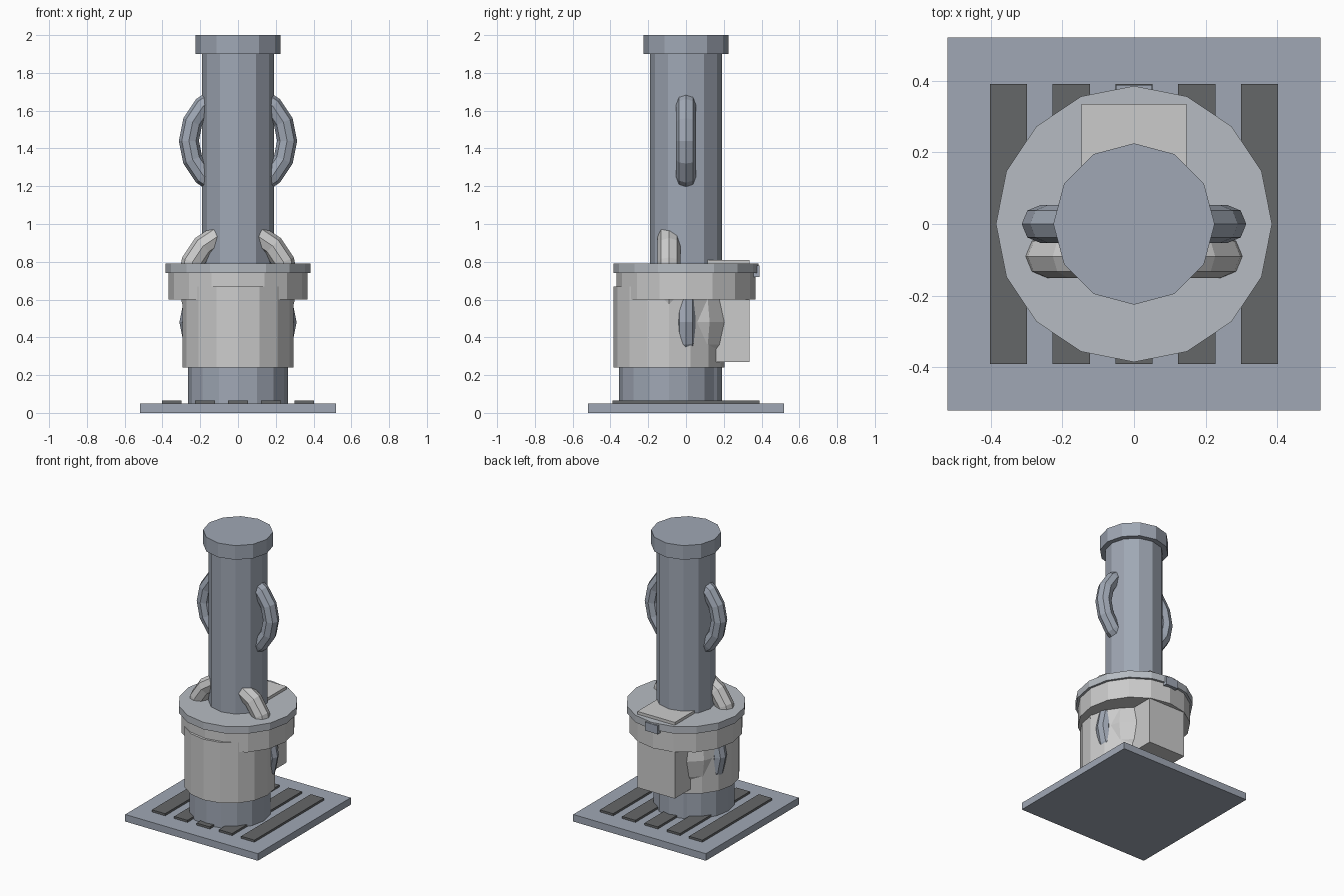
import bpy, math

if "Cube" in bpy.data.objects:
    bpy.data.objects.remove(bpy.data.objects["Cube"])


def material(name, rgb):
    m = bpy.data.materials.new(name)
    m.diffuse_color = (*rgb, 1)
    m.use_nodes = True
    m.node_tree.nodes["Principled BSDF"].inputs["Base Color"].default_value = m.diffuse_color
    return m


steel = material("blue_grey", (0.35, 0.39, 0.46))
pale = material("pale_grey", (0.6, 0.61, 0.61))
mid = material("collar_grey", (0.47, 0.5, 0.54))
dark = material("dark_grey", (0.13, 0.135, 0.14))


def finish(name, mat):
    ob = bpy.context.object
    ob.name = name
    ob.data.materials.append(mat)
    return ob


def box(name, x0, x1, y0, y1, z0, z1, mat):
    bpy.ops.mesh.primitive_cube_add(
        size=1, location=((x0 + x1) / 2, (y0 + y1) / 2, (z0 + z1) / 2))
    bpy.context.object.scale = (x1 - x0, y1 - y0, z1 - z0)
    return finish(name, mat)


def drum(name, r, z0, z1, sides, mat, y=0):
    bpy.ops.mesh.primitive_cylinder_add(
        vertices=sides, radius=r, depth=z1 - z0, location=(0, y, (z0 + z1) / 2))
    return finish(name, mat)


def ring(name, y, z, minor, mat):
    bpy.ops.mesh.primitive_torus_add(
        major_segments=16, minor_segments=8, major_radius=0.26, minor_radius=minor,
        location=(0, y, z), rotation=(math.pi / 2, 0, 0))
    return finish(name, mat)


# Base plate with raised slats
box("base_plate", -0.52, 0.52, -0.52, 0.52, 0, 0.05, steel)
for i in range(5):
    x = (i - 2) * 0.175
    box(f"base_slat_{i + 1}", x - 0.052, x + 0.052, -0.39, 0.39, 0.045, 0.065, dark)

# Upright pipe and cap
drum("main_pipe", 0.19, 0.04, 1.91, 12, steel)
drum("pipe_cap", 0.225, 1.9, 2.0, 12, steel)

# Offset lower body
drum("foot_drum", 0.265, 0.02, 0.26, 16, steel, -0.09)
drum("body_shell", 0.295, 0.24, 0.67, 16, pale, -0.09)

# Bulging chamber behind the shell
bpy.ops.mesh.primitive_uv_sphere_add(segments=12, ring_count=8, radius=1, location=(0, 0, 0.48))
bpy.context.object.scale = (0.265, 0.25, 0.31)
finish("bulging_chamber", pale)

# Collar rings
drum("collar_lower", 0.368, 0.6, 0.75, 16, pale)
drum("collar_upper", 0.385, 0.74, 0.79, 16, mid)

# Rear box and latch
box("rear_box", -0.147, 0.147, 0.11, 0.335, 0.27, 0.81, pale)
box("rear_latch", -0.05, 0.05, 0.33, 0.388, 0.72, 0.78, steel)

# Rings passing through the pipe and body form the side handles
ring("upper_handles", 0, 1.44, 0.053, steel)
ring("middle_handles", -0.09, 0.7, 0.06, pale)
ring("lower_handles", 0, 0.48, 0.05, steel)
